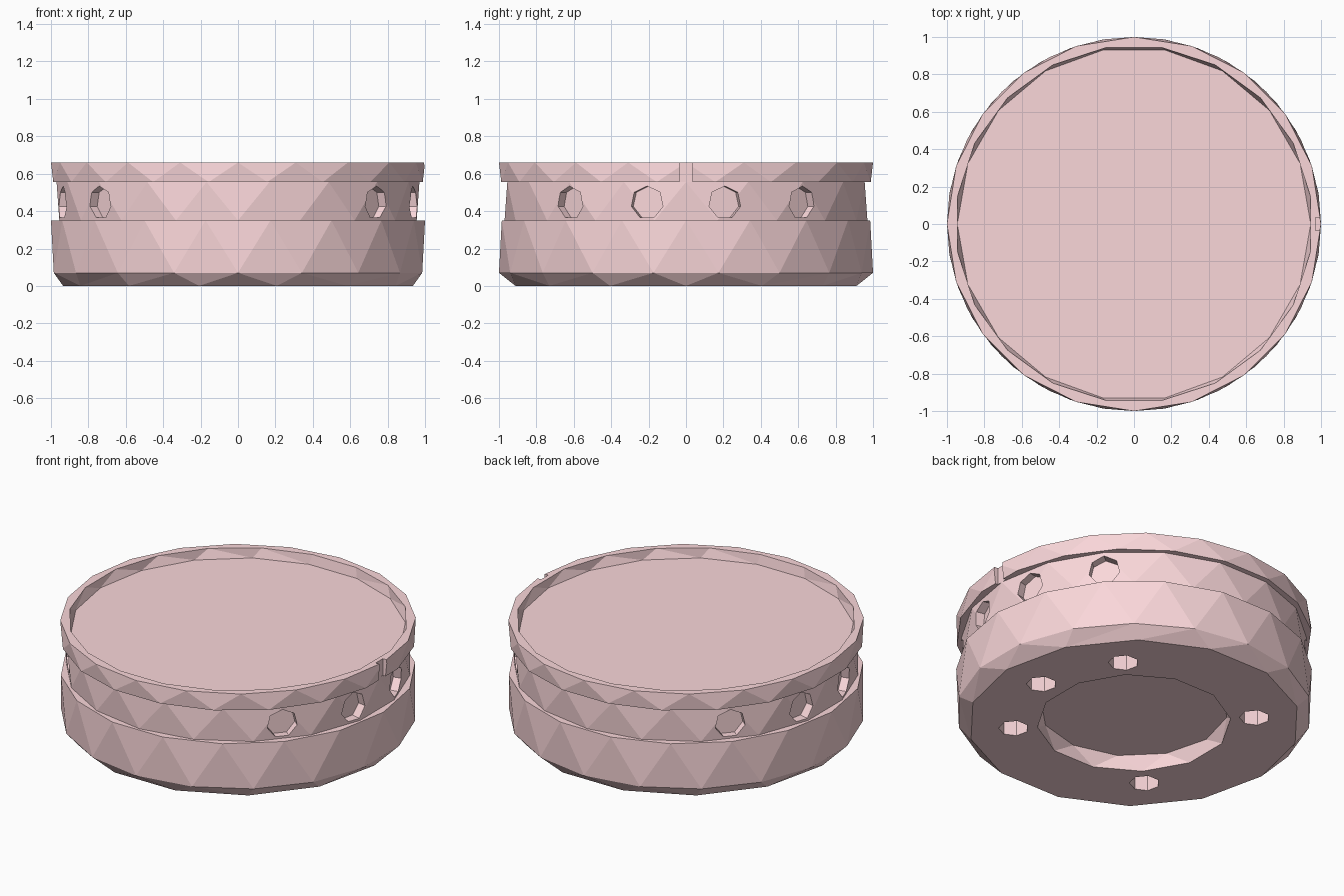
import bpy, bmesh
from math import pi, sin, cos, radians
from mathutils import Matrix, Vector

if "Cube" in bpy.data.objects:
    bpy.data.objects.remove(bpy.data.objects["Cube"])

# (radius, height, sides) from the underside recess, round the outside, to the top recess
PROFILE = [(0.53, 0.09, 12), (0.545, 0.0, 12), (0.935, 0.0, 14), (1.0, 0.07, 18),
           (1.0, 0.35, 18), (0.97, 0.35, 18), (0.97, 0.555, 18), (1.0, 0.555, 20),
           (1.0, 0.66, 20), (0.955, 0.66, 20), (0.945, 0.60, 18)]


def new_object(name, bm):
    bmesh.ops.recalc_face_normals(bm, faces=bm.faces)
    mesh = bpy.data.meshes.new(name)
    bm.to_mesh(mesh)
    bm.free()
    obj = bpy.data.objects.new(name, mesh)
    bpy.context.collection.objects.link(obj)
    return obj


def stitch(bm, a, b, shift_a, shift_b):
    """Join two rings of any side counts with triangles, walking by angle."""
    i = j = 0
    while i < len(a) or j < len(b):
        next_a = (i + 1 + shift_a) / len(a)
        next_b = (j + 1 + shift_b) / len(b)
        va, vb = a[i % len(a)], b[j % len(b)]
        if j >= len(b) or (i < len(a) and next_a <= next_b):
            i += 1
            bm.faces.new((va, a[i % len(a)], vb))
        else:
            j += 1
            bm.faces.new((va, b[j % len(b)], vb))


def faceted_lathe(name, profile):
    """Turned body with staggered rings, giving triangular facets."""
    bm = bmesh.new()
    rings = []
    for k, (r, z, n) in enumerate(profile):
        angles = [(i + 0.5 * (k % 2)) * 2 * pi / n for i in range(n)]
        rings.append([bm.verts.new((r * cos(t), r * sin(t), z)) for t in angles])
    for k in range(len(rings) - 1):
        stitch(bm, rings[k], rings[k + 1], 0.5 * (k % 2), 0.5 * ((k + 1) % 2))
    bm.faces.new(rings[0])
    bm.faces.new(rings[-1])
    return new_object(name, bm)


def add_drill(bm, centre, direction, radius, depth):
    """Low-sided drill centred on a point, running along a direction."""
    turn = Vector(direction).to_track_quat('Z', 'Y').to_matrix().to_4x4()
    bmesh.ops.create_cone(bm, cap_ends=True, segments=7, radius1=radius,
                          radius2=radius, depth=depth,
                          matrix=Matrix.Translation(centre) @ turn)


body = faceted_lathe("round_base", PROFILE)

cut = bmesh.new()
# Ports in the side groove, four on the right and four on the left
for side in (0, 180):
    for a in (-40, -12.5, 12.5, 40):
        d = Vector((cos(radians(side + a)), sin(radians(side + a)), 0))
        add_drill(cut, d * 0.98 + Vector((0, 0, 0.445)), d, 0.089, 0.14)
# Screw holes in the underside
for a in (0, 45, 135, 225, 315):
    add_drill(cut, (0.68 * cos(radians(a)), 0.68 * sin(radians(a)), 0.05),
              (0, 0, 1), 0.085, 0.2)
# Small marker notch on the right of the upper rim
bmesh.ops.create_cube(cut, size=1, matrix=Matrix.Translation((1.015, 0, 0.61)) @
                      Matrix.Diagonal((0.09, 0.07, 0.13, 1)))
cutter = new_object("hole_cutter", cut)
cutter.hide_render = True

# Apply the holes, then discard the cutter
mod = body.modifiers.new("holes", 'BOOLEAN')
mod.operation = 'DIFFERENCE'
mod.solver = 'EXACT'
mod.object = cutter
bpy.context.view_layer.objects.active = body
body.select_set(True)
bpy.ops.object.modifier_apply(modifier=mod.name)
bpy.data.objects.remove(cutter, do_unlink=True)

# Pale pink finish
pink = bpy.data.materials.new("pale_pink")
pink.diffuse_color = (0.96, 0.68, 0.70, 1)
pink.use_nodes = True
pink.node_tree.nodes["Principled BSDF"].inputs["Base Color"].default_value = pink.diffuse_color
body.data.materials.clear()
body.data.materials.append(pink)
